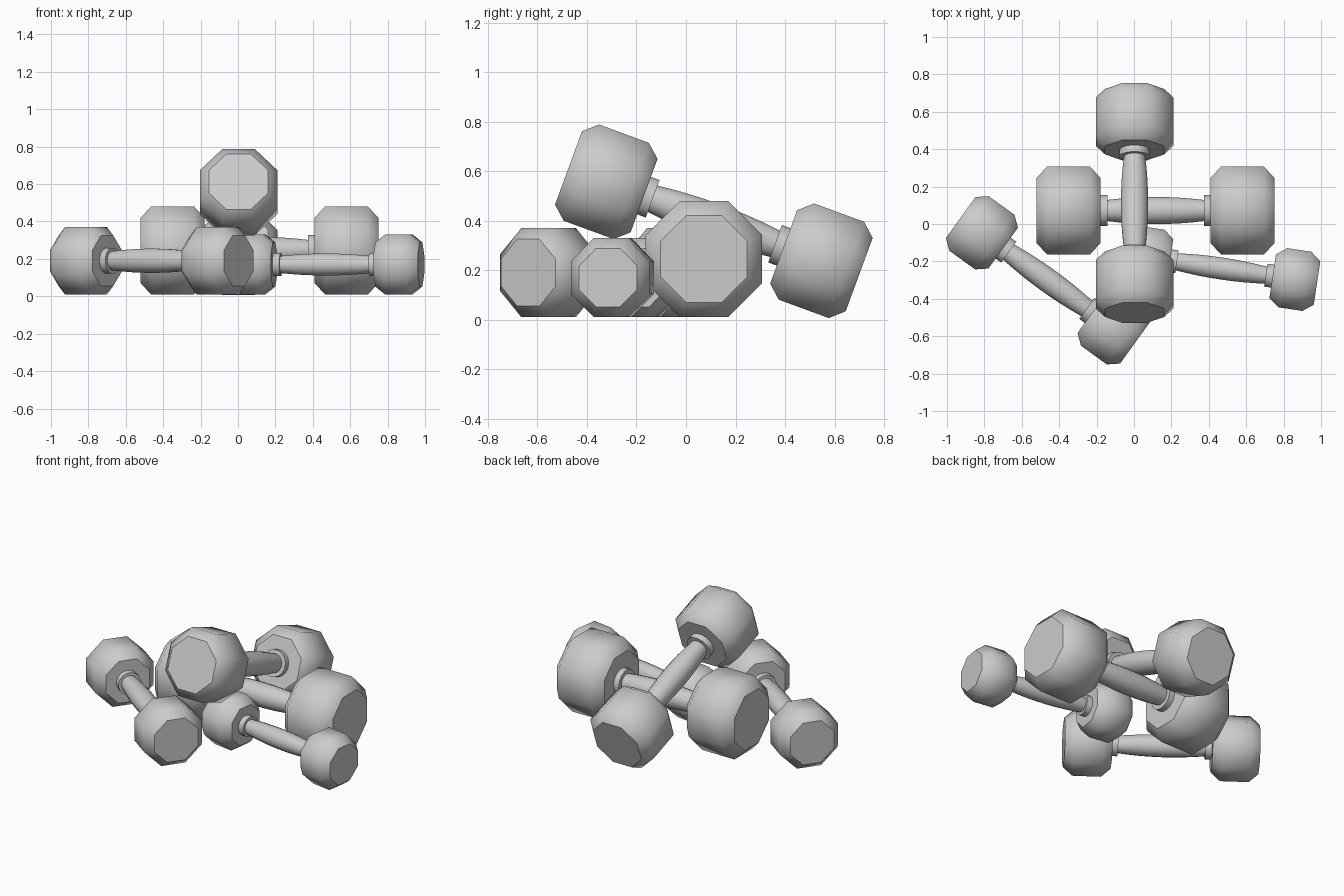
import bpy, bmesh, math
from mathutils import Vector, Matrix

if "Cube" in bpy.data.objects:
    bpy.data.objects.remove(bpy.data.objects["Cube"])


def lathe(name, profile, sides, matrix, sharp_rings=()):
    """Revolve (position, radius) points round the local x axis, with flat end caps."""
    bm = bmesh.new()
    rings = []
    for s, r in profile:
        ring = []
        for i in range(sides):
            a = 2 * math.pi * (i + 0.5) / sides
            ring.append(bm.verts.new((s, r * math.cos(a), r * math.sin(a))))
        rings.append(ring)
    for p, q in zip(rings, rings[1:]):
        for i in range(sides):
            j = (i + 1) % sides
            bm.faces.new((p[i], p[j], q[j], q[i])).smooth = True
    bm.faces.new(rings[0])
    bm.faces.new(rings[-1])
    bmesh.ops.recalc_face_normals(bm, faces=bm.faces)
    # crisp edges round caps and chosen rings
    for k in (0, len(rings) - 1, *sharp_rings):
        for i in range(sides):
            e = bm.edges.get((rings[k][i], rings[k][(i + 1) % sides]))
            e.smooth = False
    mesh = bpy.data.meshes.new(name)
    bm.to_mesh(mesh)
    bm.free()
    ob = bpy.data.objects.new(name, mesh)
    ob.matrix_world = matrix
    bpy.context.collection.objects.link(ob)
    return ob


def dumbbell(label, start, end, width, apothem, face, grip, collar):
    """Octagonal dumbbell; start and end are the centres of its two heads."""
    a, b = Vector(start), Vector(end)
    x = (b - a).normalized()
    y = Vector((0, 0, 1)).cross(x).normalized()
    z = x.cross(y)
    m = Matrix((x, y, z)).transposed().to_4x4()
    m.translation = (a + b) / 2
    half = (b - a).length / 2
    k = 1 / math.cos(math.pi / 8)
    w, c = width / 2, 0.055
    # chamfered octagonal heads
    for side, s in (("left", -half), ("right", half)):
        lathe(f"{label}_{side}_head",
              [(s - w, face * k), (s - w + c, apothem * k),
               (s + w - c, apothem * k), (s + w, face * k)], 8, m)
    # swelling handle with a collar at each end
    g = half - w
    n = g - 0.037
    right = [(n * t, grip * (1 - 0.22 * t * t)) for t in (0.25, 0.5, 0.75, 1)]
    right += [(n, collar), (g + 0.01, collar)]
    left = [(-s, r) for s, r in reversed(right)]
    lathe(f"{label}_handle", left + [(0, grip)] + right, 16, m, (1, 2, 10, 11))


# largest, lying at the back
dumbbell("back_dumbbell", (-0.35, 0.072, 0.245), (0.58, 0.072, 0.245),
         0.34, 0.235, 0.175, 0.074, 0.084)
# leaning across the largest
dumbbell("leaning_dumbbell", (0.003, -0.322, 0.557), (0.003, 0.547, 0.238),
         0.325, 0.207, 0.158, 0.074, 0.082)
# angled, front left
dumbbell("front_left_dumbbell", (-0.813, -0.047, 0.19), (-0.109, -0.555, 0.19),
         0.28, 0.18, 0.135, 0.066, 0.07)
# smallest, front right
dumbbell("front_right_dumbbell", (0.074, -0.179, 0.17), (0.86, -0.297, 0.17),
         0.24, 0.16, 0.118, 0.06, 0.063)
